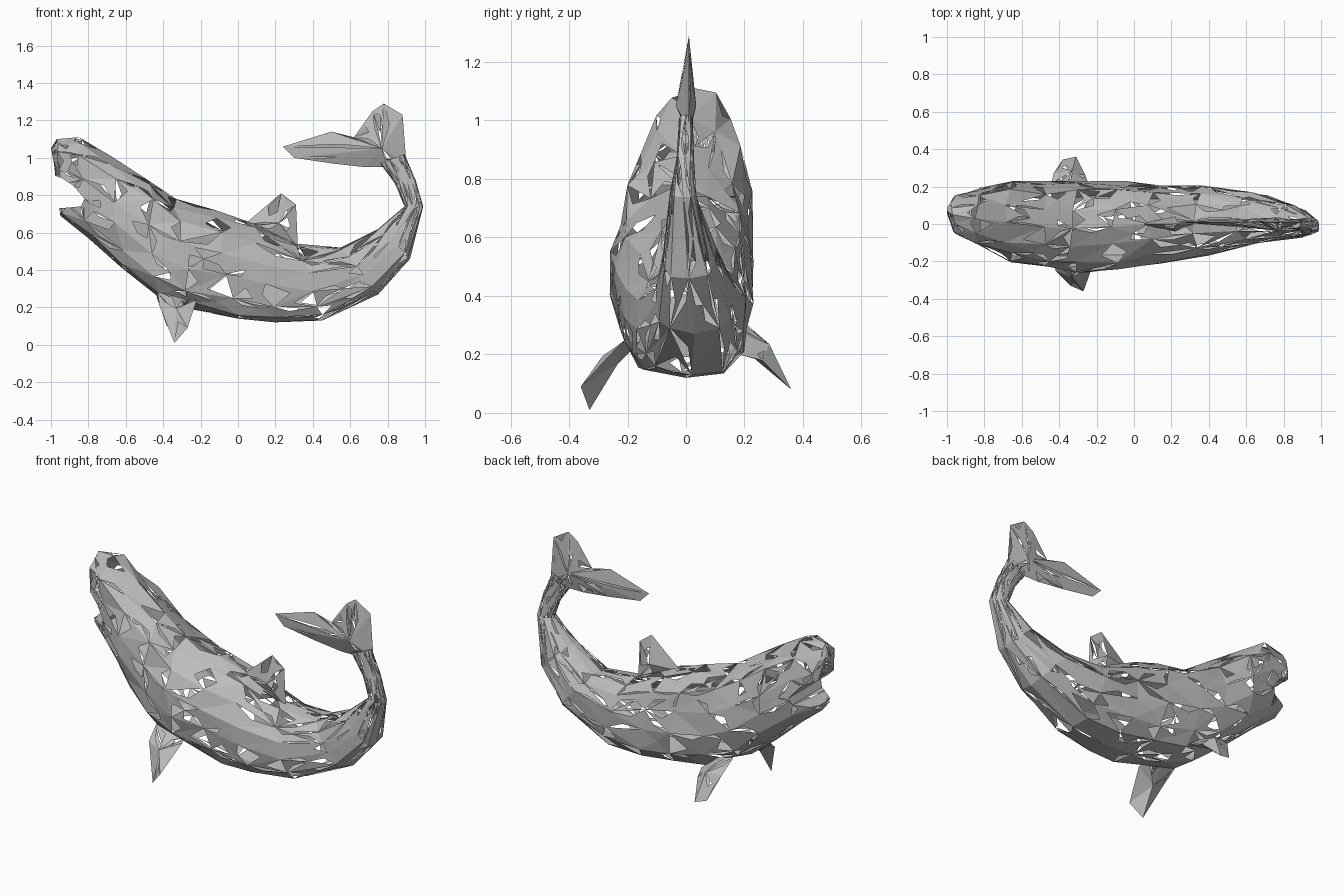
import bpy, bmesh, math, random
from mathutils import Vector

random.seed(4)
if "Cube" in bpy.data.objects:
    bpy.data.objects.remove(bpy.data.objects["Cube"])

grey = bpy.data.materials.new("stone grey")
grey.use_nodes = True
grey.diffuse_color = (0.5, 0.5, 0.5, 1)
grey.node_tree.nodes["Principled BSDF"].inputs["Base Color"].default_value = (0.5, 0.5, 0.5, 1)
grey.use_backface_culling = True


def make_object(name, bm):
    bmesh.ops.recalc_face_normals(bm, faces=bm.faces)
    mesh = bpy.data.meshes.new(name)
    bm.to_mesh(mesh)
    bm.free()
    mesh.materials.append(grey)
    obj = bpy.data.objects.new(name, mesh)
    bpy.context.collection.objects.link(obj)
    return obj


def split_star(bm, share):
    """Fan random faces out from an off-centre point."""
    faces = [f for f in bm.faces if random.random() < share]
    result = bmesh.ops.poke(bm, faces=faces)
    for v in result["verts"]:
        corners = [e.other_vert(v) for e in v.link_edges]
        v.co = v.co.lerp(random.choice(corners).co, random.uniform(0, 0.3))
    return result["verts"]


def perforate(obj, share):
    """Open sliver-shaped gaps in random triangles."""
    bm = bmesh.new()
    bm.from_mesh(obj.data)
    bmesh.ops.triangulate(bm, faces=bm.faces)
    centres = split_star(bm, share)
    gaps = {random.choice(list(v.link_faces)) for v in centres}
    bmesh.ops.delete(bm, geom=list(gaps), context='FACES')
    bm.to_mesh(obj.data)
    bm.free()


# Body: rings given by top x, z, bottom x, z, half width and y offset
stations = [
    (-1.0, 1.05, -0.98, 0.95, 0.03, 0.07),
    (-0.97, 1.1, -0.95, 0.69, 0.1, 0.05),
    (-0.85, 1.11, -0.8, 0.57, 0.155, 0.03),
    (-0.68, 1.01, -0.62, 0.41, 0.205, 0.01),
    (-0.48, 0.88, -0.43, 0.26, 0.23, -0.015),
    (-0.33, 0.78, -0.25, 0.19, 0.245, -0.025),
    (-0.12, 0.72, 0.0, 0.14, 0.235, -0.015),
    (0.08, 0.65, 0.2, 0.12, 0.215, 0),
    (0.32, 0.54, 0.45, 0.13, 0.18, 0.02),
    (0.55, 0.52, 0.75, 0.27, 0.135, 0.03),
    (0.75, 0.62, 0.92, 0.46, 0.09, 0.01),
    (0.89, 0.74, 0.99, 0.74, 0.045, -0.01),
    (0.84, 0.86, 0.95, 0.88, 0.03, -0.005),
    (0.76, 0.97, 0.89, 1.02, 0.025, 0),
]
SIDES = 14
bm = bmesh.new()
rings = []
for tx, tz, bx, bz, half, cy in stations:
    top, bottom = Vector((tx, cy, tz)), Vector((bx, cy, bz))
    mid, arm = (top + bottom) / 2, (top - bottom) / 2
    ring = []
    for k in range(SIDES):
        a = math.tau * k / SIDES
        # The belly is fuller than the back
        fullness = 0.95 if math.cos(a) > 0 else 0.52
        s = math.copysign(abs(math.sin(a)) ** fullness, math.sin(a))
        ring.append(bm.verts.new(mid + arm * math.cos(a) + Vector((0, half * s, 0))))
    rings.append(ring)
for r0, r1 in zip(rings, rings[1:]):
    for k in range(SIDES):
        j = (k + 1) % SIDES
        bm.faces.new((r0[k], r0[j], r1[j], r1[k]))
bm.faces.new(rings[0])
bm.faces.new(rings[-1])
# Rough up the sides while keeping the back and belly lines
for ring in rings[1:-1]:
    for k, v in enumerate(ring):
        if k % (SIDES // 2):
            size = (ring[0].co - ring[SIDES // 2].co).length * 0.03
            v.co += Vector(random.uniform(-size, size) for _ in range(3))
split_star(bm, 0.45)
bmesh.ops.triangulate(bm, faces=bm.faces)
body = make_object("body", bm)

# Mouth: a wedge cut through the front of the head
bm = bmesh.new()
wedge = [(-1.1, 0.95), (-0.94, 0.89), (-0.88, 0.85), (-0.82, 0.78), (-0.84, 0.74), (-0.95, 0.73), (-1.1, 0.75)]
face = bm.faces.new([bm.verts.new((x, -0.5, z)) for x, z in wedge])
extruded = bmesh.ops.extrude_face_region(bm, geom=[face])["geom"]
bmesh.ops.translate(bm, vec=(0, 1, 0), verts=[g for g in extruded if isinstance(g, bmesh.types.BMVert)])
cutter = make_object("mouth_cutter", bm)
cutter.hide_render = True
cut = body.modifiers.new("mouth", 'BOOLEAN')
cut.operation, cut.object = 'DIFFERENCE', cutter
bpy.context.view_layer.update()
carved = bpy.data.meshes.new_from_object(body.evaluated_get(bpy.context.evaluated_depsgraph_get()))
body.modifiers.clear()
body.data = carved
bpy.data.objects.remove(cutter)
perforate(body, 0.55)


def fin(name, outline, centre, thick):
    """Lens-shaped fin: two fans that meet along the outline."""
    bm = bmesh.new()
    rim = [bm.verts.new(p) for p in outline]
    hubs = [bm.verts.new(Vector(centre) + Vector(thick) * s) for s in (1, -1)]
    for i, v in enumerate(rim):
        for hub in hubs:
            bm.faces.new((v, rim[(i + 1) % len(rim)], hub))
    split_star(bm, 0.6)
    perforate(make_object(name, bm), 0.55)


def upright(points, y):
    """Place x, z points in the long plane."""
    return [(x, y, z) for x, z in points]


# Tail fin and back fin stand in the long plane
fin("tail_fin", upright([(0.24, 1.06), (0.3, 1.0), (0.5, 0.97), (0.68, 0.95), (0.78, 0.95), (0.9, 0.97),
                         (0.88, 1.23), (0.78, 1.29), (0.72, 1.25), (0.62, 1.11), (0.5, 1.14)], 0.01),
    (0.77, 0, 1.05), (0, 0.035, 0))
fin("dorsal_fin", upright([(0.03, 0.64), (0.23, 0.81), (0.31, 0.75), (0.32, 0.52), (0.15, 0.58)], 0),
    (0.22, 0, 0.65), (0, 0.04, 0))

# Side fins spread down and outward
fin("front_side_fin", [(-0.43, -0.17, 0.28), (-0.42, -0.25, 0.21), (-0.34, -0.33, 0.01),
                       (-0.27, -0.36, 0.09), (-0.22, -0.22, 0.24), (-0.25, -0.16, 0.24), (-0.33, -0.15, 0.27)],
    (-0.33, -0.26, 0.18), (0, 0.025, -0.015))
fin("back_side_fin", [(-0.45, 0.19, 0.32), (-0.43, 0.27, 0.24), (-0.38, 0.345, 0.1), (-0.31, 0.36, 0.08),
                      (-0.26, 0.26, 0.18), (-0.23, 0.18, 0.2), (-0.33, 0.16, 0.28)],
    (-0.33, 0.26, 0.21), (0, 0.025, 0.025))
